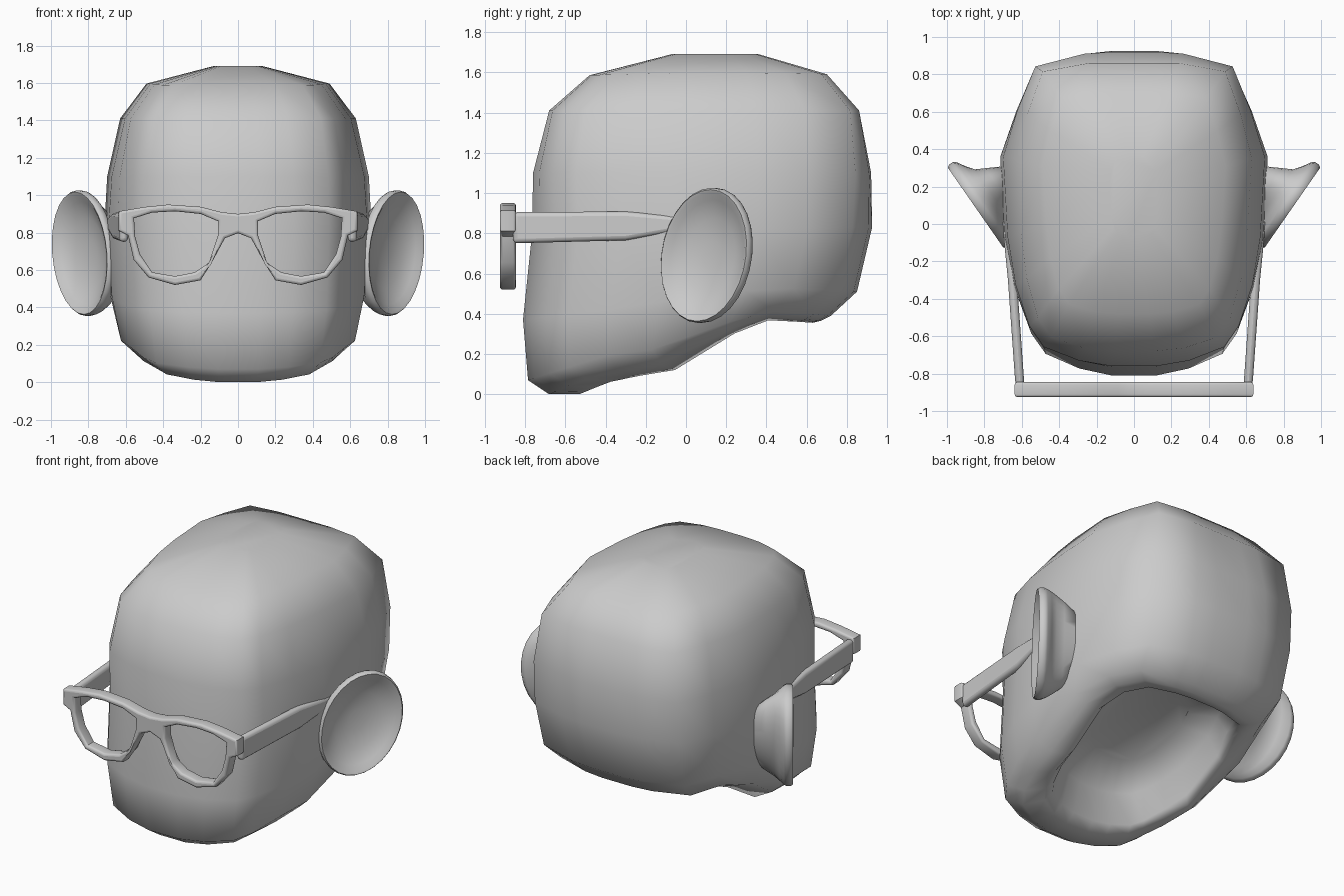
import bpy, bmesh, math
from mathutils import Vector

if "Cube" in bpy.data.objects:
    bpy.data.objects.remove(bpy.data.objects["Cube"])


def make(name, rings, caps=(True, True), angle=40, mirror=False, bevel=0):
    """Loft closed rings of points into a mesh object."""
    bm = bmesh.new()
    vs = [[bm.verts.new(p) for p in r] for r in rings]
    n = len(vs[0])
    for a, b in zip(vs, vs[1:]):
        for i in range(n):
            bm.faces.new((a[i], a[(i + 1) % n], b[(i + 1) % n], b[i]))
    if caps[0]:
        bm.faces.new(vs[0])
    if caps[1]:
        bm.faces.new(vs[-1])
    bmesh.ops.recalc_face_normals(bm, faces=bm.faces)
    me = bpy.data.meshes.new(name)
    bm.to_mesh(me)
    bm.free()
    ob = bpy.data.objects.new(name, me)
    bpy.context.collection.objects.link(ob)
    smooth(ob, angle)
    if bevel:
        m = ob.modifiers.new("round", 'BEVEL')
        m.width, m.segments = bevel, 3
    if mirror:
        ob.modifiers.new("mirror", 'MIRROR')
    return ob


def smooth(ob, angle):
    bpy.ops.object.select_all(action='DESELECT')
    ob.select_set(True)
    bpy.context.view_layer.objects.active = ob
    bpy.ops.object.shade_smooth_by_angle(angle=math.radians(angle))


# Head: one rounded-box outline, scaled per level; recessed neck hole below
OUTLINE = [(.17, -1), (.42, -.955), (.68, -.86), (.79, -.73), (.9, -.48), (.97, -.18),
           (1, .33), (.88, .62), (.74, .885), (.38, .98), (.17, 1)]
OUTLINE += [(-u, v) for u, v in reversed(OUTLINE)]


def head_ring(yf, yb, w, zs, square=0):
    ring = []
    for u, v in OUTLINE:
        k = 1 + square * 3 * (u * v) ** 2  # push the corners outward
        t = (v + 1) / 2 * (len(zs) - 1)
        i = min(int(t), len(zs) - 2)
        z = zs[i] + (zs[i + 1] - zs[i]) * (t - i)
        v = max(-1, min(1, v * k))
        ring.append((u * k * w, (yf + yb) / 2 + v * (yb - yf) / 2, z))
    return ring


levels = [
    (-.07, .36, .13, (1.69, 1.69), .05),
    (-.48, .70, .48, (1.585, 1.60, 1.59), .06),
    (-.68, .86, .62, (1.41, 1.41), .05),
    (-.76, .92, .695, (1.10, 1.10), .02),
    (-.765, .925, .715, (.80, .83)),
    (-.81, .85, .695, (.37, .42, .48, .53, .51)),
    (-.785, .72, .645, (.07, .19, .24, .42, .39)),
    (-.68, .67, .56, (0, .075, .11, .14, .17, .29, .39, .38, .365)),
    (-.53, .63, .48, (0, .06, .09, .115, .135, .27, .37, .365, .355)),
    (-.47, .60, .45, (.05, .13, .19, .40, .40)),
    (-.42, .54, .40, (.24, .30, .36, .50, .52)),
    (-.25, .35, .25, (.38, .42, .46, .53, .55)),
]
make("head", [head_ring(*l) for l in levels], angle=80)

# Ears: tilted oval dishes turned forward, with a rounded back stem
d, up, n = Vector((.57, .82, 0)), Vector((0, 0, 1)), Vector((.82, -.57, 0))
tilt = math.radians(17)
ear_profile = [  # width factor, height factor, depth along the facing direction
    (.2, .2, -.065), (.55, .55, -.05), (.82, .82, -.015), (.91, .93, .008), (.96, .975, .014),
    (1, 1, 0), (1, 1, -.025), (.96, .985, -.04), (.76, .95, -.068), (.58, .89, -.1),
    (.48, .78, -.15), (.34, .6, -.22)]
ear = []
for fw, fh, depth in ear_profile:
    ring = []
    for k in range(28):
        a = math.tau * k / 28
        p, q = .262 * fw * math.cos(a), .342 * fh * math.sin(a)
        s = p * math.cos(tilt) + q * math.sin(tilt)
        h = q * math.cos(tilt) - p * math.sin(tilt)
        ring.append(Vector((.836, .096, .69)) + d * s + up * h + n * depth)
    ear.append(ring)
make("ears", ear, angle=60, mirror=True)

# Glasses front: flat outline with two lens holes, extruded
half = [(.086, .909), (.2, .938), (.374, .95), (.5, .937), (.638, .914), (.638, .81), (.588, .785),
        (.558, .655), (.478, .56), (.337, .52), (.2, .545), (.14, .64), (.07, .77)]
frame = [(0, .90)] + half + [(0, .797)] + [(-x, z) for x, z in reversed(half)]
lens = [(.556, .877), (.46, .907), (.337, .914), (.2, .9), (.107, .861), (.107, .786), (.155, .64),
        (.23, .588), (.337, .567), (.46, .588), (.524, .684), (.55, .78)]
cu = bpy.data.curves.new("glasses_frame", 'CURVE')
cu.dimensions, cu.fill_mode = '2D', 'BOTH'
for pts in (frame, lens, [(-x, z) for x, z in lens]):
    sp = cu.splines.new('POLY')
    sp.points.add(len(pts) - 1)
    for p, (x, z) in zip(sp.points, pts):
        p.co = (x, z, 0, 1)
    sp.use_cyclic_u = True
cu.extrude, cu.bevel_depth, cu.bevel_resolution, cu.offset = .026, .014, 2, -.014
glasses = bpy.data.objects.new("glasses_frame", cu)
bpy.context.collection.objects.link(glasses)
glasses.rotation_euler.x = math.pi / 2
glasses.location.y = -.885
bpy.ops.object.select_all(action='DESELECT')
glasses.select_set(True)
bpy.context.view_layer.objects.active = glasses
bpy.ops.object.convert(target='MESH')
smooth(bpy.context.object, 40)

# Glasses arms: rounded tapering bars running back to the ears
arms = []
for y, x, lo, hi in [(-.86, .61, .75, .905), (-.3, .65, .765, .908), (-.1, .67, .80, .89),
                     (.02, .68, .81, .88)]:
    t = .024
    arms.append([(x - t, y, lo), (x + t, y, lo), (x + t, y, hi), (x - t, y, hi)])
make("glasses_arms", arms, angle=60, mirror=True, bevel=.022)
